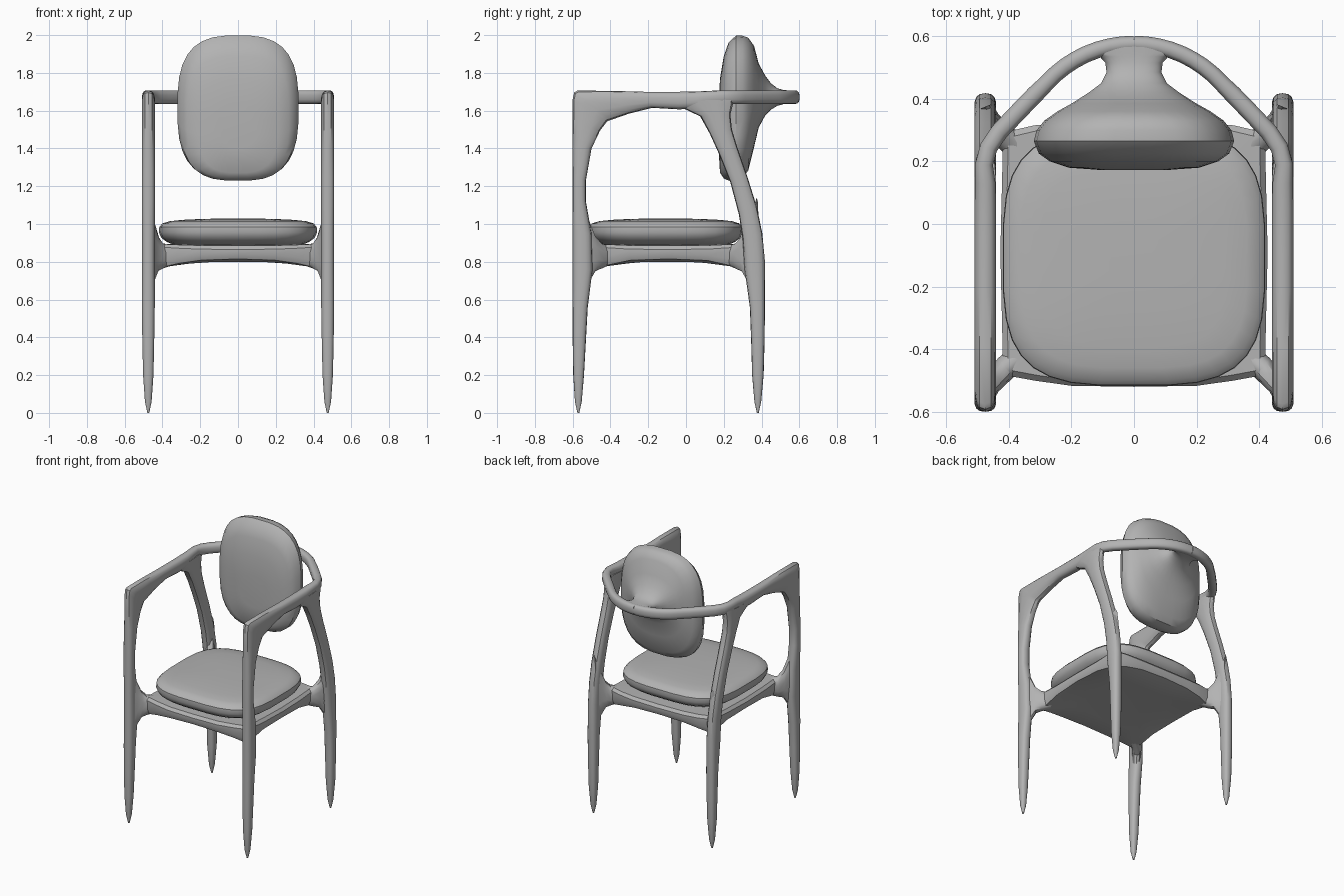
import bpy, bmesh, math
from mathutils import Vector

grey = bpy.data.materials.new("warm grey")
grey.diffuse_color = (0.45, 0.45, 0.45, 1)


def sp(v, n):
    return math.copysign(abs(v) ** (2 / n), v)


def skin(name, rings, mirror=False, angle=35):
    """Join rings of points into a closed, capped tube."""
    bm = bmesh.new()
    vr = [[bm.verts.new(p) for p in r] for r in rings]
    n = len(vr[0])
    for a, b in zip(vr, vr[1:]):
        for i in range(n):
            bm.faces.new((a[i], a[(i + 1) % n], b[(i + 1) % n], b[i]))
    bm.faces.new(vr[0])
    bm.faces.new(vr[-1])
    bmesh.ops.recalc_face_normals(bm, faces=bm.faces)
    me = bpy.data.meshes.new(name)
    bm.to_mesh(me)
    bm.free()
    me.materials.append(grey)
    ob = bpy.data.objects.new(name, me)
    bpy.context.collection.objects.link(ob)
    if mirror:
        ob.modifiers.new("mirror", 'MIRROR')
    bpy.ops.object.select_all(action='DESELECT')
    ob.select_set(True)
    bpy.context.view_layer.objects.active = ob
    bpy.ops.object.shade_smooth_by_angle(angle=math.radians(angle))
    return ob


def ribbon(name, secs, n=2.6, sides=14):
    """Mirrored member: each section is (outer point, inner point, width)."""
    mids = [(Vector(p) + Vector(q)) / 2 for p, q, w in secs]
    rings = []
    for i, (p, q, w) in enumerate(secs):
        up = (Vector(p) - Vector(q)) / 2
        t = mids[min(i + 1, len(secs) - 1)] - mids[max(i - 1, 0)]
        side = t.cross(up).normalized() * w / 2
        angs = [2 * math.pi * k / sides for k in range(sides)]
        rings.append([mids[i] + up * sp(math.cos(a), n) + side * sp(math.sin(a), n) for a in angs])
    return skin(name, rings, mirror=True)


X = 0.475


def yz(y0, z0, y1, z1, w=0.07):
    return ((X, y0, z0), (X, y1, z1), w)


# front leg, arm and half of the curved top rail as one continuous member
path = [yz(-.575, 0, -.565, 0, .01), yz(-.588, .06, -.552, .06, .036),
        yz(-.597, .2, -.54, .2, .056), yz(-.6, .38, -.53, .38, .064),
        yz(-.6, .56, -.52, .56), yz(-.6, .76, -.495, .76), yz(-.6, .95, -.50, .95),
        yz(-.6, 1.12, -.53, 1.12), yz(-.6, 1.25, -.53, 1.23), yz(-.6, 1.41, -.5, 1.40),
        yz(-.6, 1.54, -.455, 1.495), yz(-.6, 1.66, -.42, 1.54),
        yz(-.592, 1.696, -.415, 1.545), yz(-.575, 1.706, -.40, 1.55),
        yz(-.40, 1.705, -.30, 1.585), yz(-.22, 1.70, -.18, 1.615),
        yz(-.04, 1.70, -.04, 1.607), yz(.06, 1.702, .06, 1.61), yz(.13, 1.705, .13, 1.63, .066)]
for x, y in [(.479, .19), (.464, .245), (.43, .295), (.375, .353), (.315, .415)]:
    path.append(((x, y, 1.708), (x, y, 1.635), .058))
for k in range(9):
    a = math.radians(42 + 48 * k / 8)
    x, y = .375 * math.cos(a), .2 + .375 * math.sin(a)
    path.append(((x, y, 1.708), (x, y, 1.635), .054))
ribbon("front_leg_arm_and_rail", path)

# rear legs leaning forward into the arms
ribbon("rear_leg", [
    yz(.385, 0, .375, 0, .01), yz(.398, .06, .362, .06, .036), yz(.411, .2, .35, .2, .056),
    yz(.416, .38, .345, .38, .064), yz(.418, .56, .338, .56), yz(.418, .8, .31, .76),
    yz(.404, .95, .30, .92), yz(.375, 1.09, .28, 1.05), yz(.325, 1.25, .235, 1.22),
    yz(.27, 1.41, .175, 1.37), yz(.243, 1.5, .125, 1.48), yz(.235, 1.58, .075, 1.57),
    yz(.25, 1.64, -.02, 1.615), yz(.25, 1.66, -.06, 1.65)])

# brackets flaring from the legs to the seat frame corners
for name, ly, s in (("front_bracket", -.56, 1), ("rear_bracket", .375, -1)):
    ribbon(name, [((.475, ly, 1.14), (.475, ly, .56), .05),
                  ((.458, ly + .04 * s, 1.03), (.458, ly + .04 * s, .68), .06),
                  ((.435, ly + .07 * s, .94), (.435, ly + .07 * s, .745), .07),
                  ((.41, ly + .10 * s, .90), (.41, ly + .10 * s, .76), .08),
                  ((.33, ly + .16 * s, .885), (.33, ly + .16 * s, .79), .1)])

# thin seat frame with dropped corners
def rim(k, mid, corner):
    half = [(0, -.52), (.2, -.517), (.32, -.5), (.418, -.482), (.422, -.3), (.427, -.09),
            (.422, .12), (.418, .292), (.32, .315), (.2, .325), (0, .328)]
    pts = half + [(-x, y) for x, y in half[-2:0:-1]]
    cy = -.095
    return [(x * k, cy + (y - cy) * k,
             mid + (corner - mid) * (abs(x) / .42) ** 3 * (abs(y - cy) / .4) ** 3) for x, y in pts]


skin("seat_frame", [rim(.6, .80, .80), rim(.8, .80, .78), rim(.97, .815, .765), rim(1, .84, .80),
                    rim(1, .865, .88), rim(.96, .885, .895), rim(.6, .89, .89)])


# rounded pads: superellipse rings stacked along one axis
def oval(a, b, n, sides=32):
    angs = [2 * math.pi * (k + .5) / sides for k in range(sides)]
    return [(a * sp(math.cos(t), n), b * sp(math.sin(t), n)) for t in angs]


seat = [(.885, .78), (.905, .9), (.925, .965), (.955, 1), (.985, .995), (1.003, .955),
        (1.015, .86), (1.022, .7), (1.027, .45), (1.029, .2)]
skin("seat_cushion", [[(x, y - .108, z) for x, y in oval(.42 * k, .41 * k, 3.4)] for z, k in seat])

# backrest pad narrowing behind into a stem that flares onto the rail
back = [(.172, .10, .12, 1.52, 2.6), (.18, .21, .25, 1.52, 2.9), (.2, .27, .325, 1.565, 3),
        (.225, .305, .366, 1.595, 3), (.265, .321, .384, 1.615, 2.9), (.30, .312, .378, 1.62, 2.8),
        (.33, .288, .352, 1.635, 2.7), (.36, .245, .27, 1.675, 2.5), (.385, .20, .17, 1.68, 2.3),
        (.42, .145, .105, 1.68, 2.2), (.45, .105, .07, 1.675, 2.2), (.485, .088, .046, 1.672, 2.3),
        (.515, .092, .038, 1.672, 2.5), (.535, .11, .036, 1.672, 2.7), (.55, .15, .035, 1.672, 3),
        (.58, .13, .034, 1.672, 3)]
skin("backrest", [[(x, y, zc + z) for x, z in oval(a, b, n)] for y, a, b, zc, n in back])
